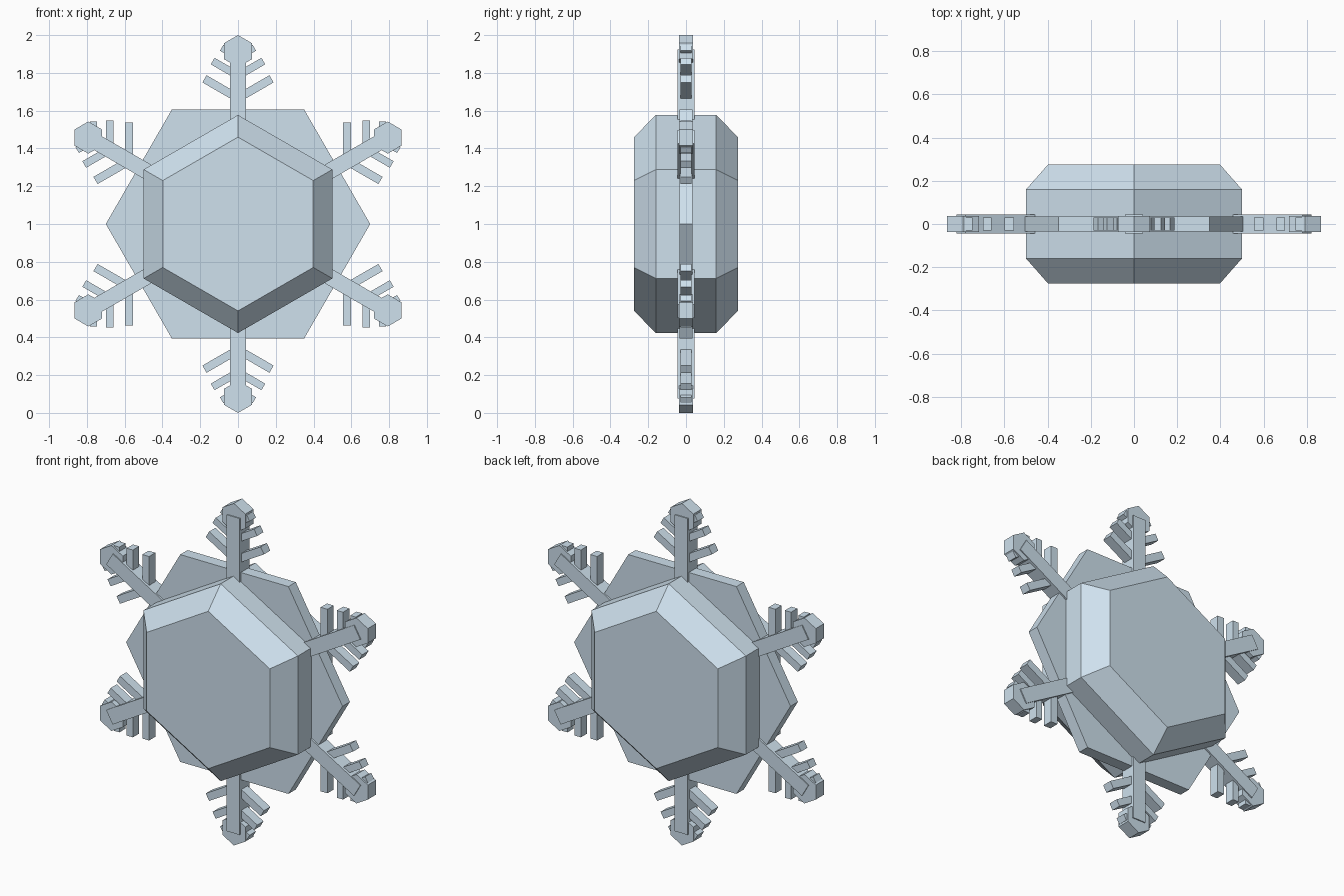
import bpy, bmesh
from math import sin, cos, radians
from mathutils import Matrix, Vector

if "Cube" in bpy.data.objects:
    bpy.data.objects.remove(bpy.data.objects["Cube"])

CENTRE = Vector((0, 0, 1))

ice = bpy.data.materials.new("ice")
ice.diffuse_color = (0.62, 0.75, 0.85, 1)
ice.use_nodes = True
ice.node_tree.nodes["Principled BSDF"].inputs["Base Color"].default_value = ice.diffuse_color


def loft(name, rings, matrix=Matrix.Identity(4)):
    """Closed flat-sided solid through equal-sized rings of points."""
    bm = bmesh.new()
    loops = [[bm.verts.new(p) for p in ring] for ring in rings]
    n = len(loops[0])
    for a, b in zip(loops, loops[1:]):
        for i in range(n):
            bm.faces.new((a[i], a[(i + 1) % n], b[(i + 1) % n], b[i]))
    bm.faces.new(loops[0])
    bm.faces.new(loops[-1])
    bm.transform(Matrix.Translation(CENTRE) @ matrix)
    bmesh.ops.recalc_face_normals(bm, faces=bm.faces)
    mesh = bpy.data.meshes.new(name)
    bm.to_mesh(mesh)
    bm.free()
    mesh.materials.append(ice)
    obj = bpy.data.objects.new(name, mesh)
    bpy.context.collection.objects.link(obj)
    return obj


def hexagon(r, y, start=90):
    angles = [radians(start + 60 * i) for i in range(6)]
    return [(r * cos(a), y, r * sin(a)) for a in angles]


def bar(name, half_w, half_y, z0, z1, matrix):
    """Rectangular bar running along local z."""
    rings = [[(-half_w, y, z0), (half_w, y, z0), (half_w, y, z1), (-half_w, y, z1)]
             for y in (-half_y, half_y)]
    return loft(name, rings, matrix)


# Bevelled hexagonal core and the thin plate behind it
loft("core", [hexagon(0.46, -0.275), hexagon(0.577, -0.16),
              hexagon(0.577, 0.16), hexagon(0.46, 0.275)])
loft("plate", [hexagon(0.7, y, 0) for y in (-0.034, 0.034)])

# Six arms, each with a hexagonal tip and three pairs of barbs
BARBS = [(0.666, 0.205, 0.022), (0.785, 0.155, 0.02), (0.883, 0.10, 0.018)]
for k in range(6):
    turn = Matrix.Rotation(radians(60 * k), 4, 'Y')
    bar(f"arm_{k}", 0.042, 0.044, 0.3, 0.925, turn)
    loft(f"arm_tip_{k}", [hexagon(0.085, y) for y in (-0.038, 0.038)],
         turn @ Matrix.Translation((0, 0, 0.915)))
    for j, (dist, length, half_w) in enumerate(BARBS):
        for side, label in ((1, "right"), (-1, "left")):
            m = turn @ Matrix.Translation((0, 0, dist)) @ Matrix.Rotation(radians(60 * side), 4, 'Y')
            bar(f"barb_{k}_{j}_{label}", half_w, 0.029, 0, length, m)
